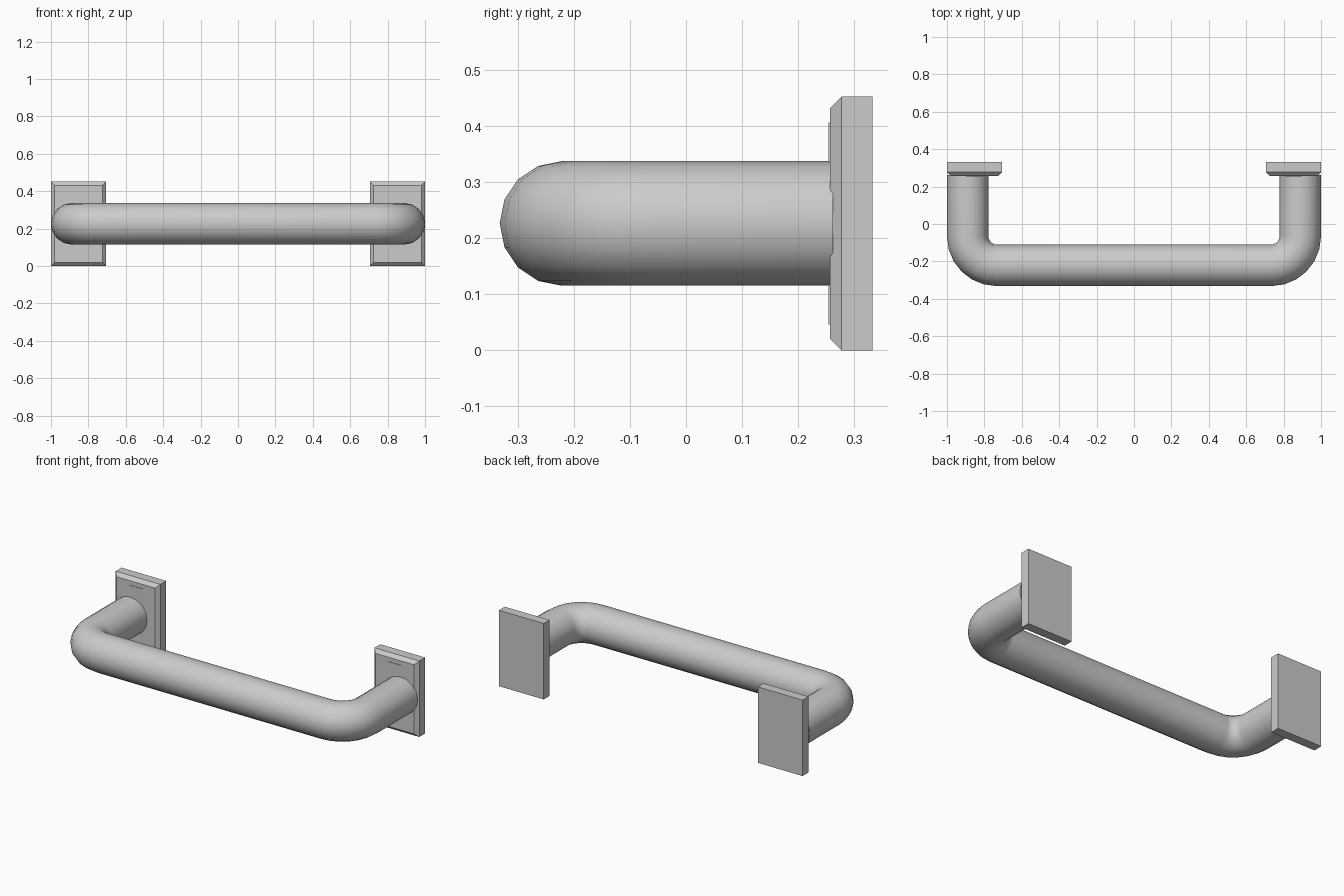
import bpy, bmesh, math
from mathutils import Vector

cube = bpy.data.objects.get("Cube")
if cube:
    bpy.data.objects.remove(cube, do_unlink=True)

# Single flat colour
grey = bpy.data.materials.new("satin_grey")
grey.use_nodes = True
colour = (0.6, 0.6, 0.6, 1)
grey.diffuse_color = colour
grey.node_tree.nodes["Principled BSDF"].inputs["Base Color"].default_value = colour

MID_Z = 0.226
TUBE_R = 0.111
BEND_R = 0.155
LEG_X = 1 - TUBE_R
BAR_Y = -0.332 + TUBE_R
PLATE_FRONT, PLATE_BACK = 0.257, 0.332
PLATE_X, PLATE_W, PLATE_H = 0.8525, 0.295, 2 * MID_Z
CHAMFER = 0.02


def finish(name, bm):
    bmesh.ops.recalc_face_normals(bm, faces=bm.faces)
    mesh = bpy.data.meshes.new(name)
    bm.to_mesh(mesh)
    bm.free()
    mesh.materials.append(grey)
    obj = bpy.data.objects.new(name, mesh)
    bpy.context.collection.objects.link(obj)
    return obj


def block(bm, x, y0, y1, width, height):
    made = bmesh.ops.create_cube(bm, size=1)["verts"]
    bmesh.ops.scale(bm, vec=(width, y1 - y0, height), verts=made)
    bmesh.ops.translate(bm, vec=(x, (y0 + y1) / 2, MID_Z), verts=made)
    return made


# Bent tube: one leg, two rounded corners, the grip, the other leg
def tube(sides=16, steps=6):
    half = [(Vector((LEG_X, PLATE_FRONT + 0.005, MID_Z)), 0)]
    for i in range(steps + 1):
        a = math.radians(90) * i / steps
        half.append((Vector((LEG_X - BEND_R + BEND_R * math.cos(a),
                             BAR_Y + BEND_R - BEND_R * math.sin(a), MID_Z)), a))
    path = half + [(Vector((-p.x, p.y, p.z)), math.pi - a) for p, a in reversed(half)]
    bm = bmesh.new()
    rings = []
    for p, a in path:
        out = Vector((math.cos(a), -math.sin(a), 0))
        ring = []
        for k in range(sides):
            t = 2 * math.pi * k / sides
            ring.append(bm.verts.new(
                p + TUBE_R * (out * math.cos(t) + Vector((0, 0, math.sin(t))))))
        rings.append(ring)
    for r0, r1 in zip(rings, rings[1:]):
        for k in range(sides):
            n = (k + 1) % sides
            bm.faces.new((r0[k], r0[n], r1[n], r1[k])).smooth = True
    bm.faces.new(rings[0])
    bm.faces.new(rings[-1])
    return finish("handle_tube", bm)


tube()

# Mounting plates with chamfered front rims, and thin raised strips
for side, label in ((1, "left"), (-1, "right")):
    bm = bmesh.new()
    block(bm, side * PLATE_X, PLATE_FRONT, PLATE_BACK, PLATE_W, PLATE_H)
    rim = [e for e in bm.edges if all(v.co.y < PLATE_FRONT + 0.001 for v in e.verts)]
    bmesh.ops.bevel(bm, geom=rim, offset=CHAMFER, segments=1, affect='EDGES')
    finish(label + "_mounting_plate", bm)

    bm = bmesh.new()
    block(bm, side * PLATE_X, PLATE_FRONT - 0.003, PLATE_FRONT + 0.002, 0.09, 0.36)
    finish(label + "_raised_strip", bm)
